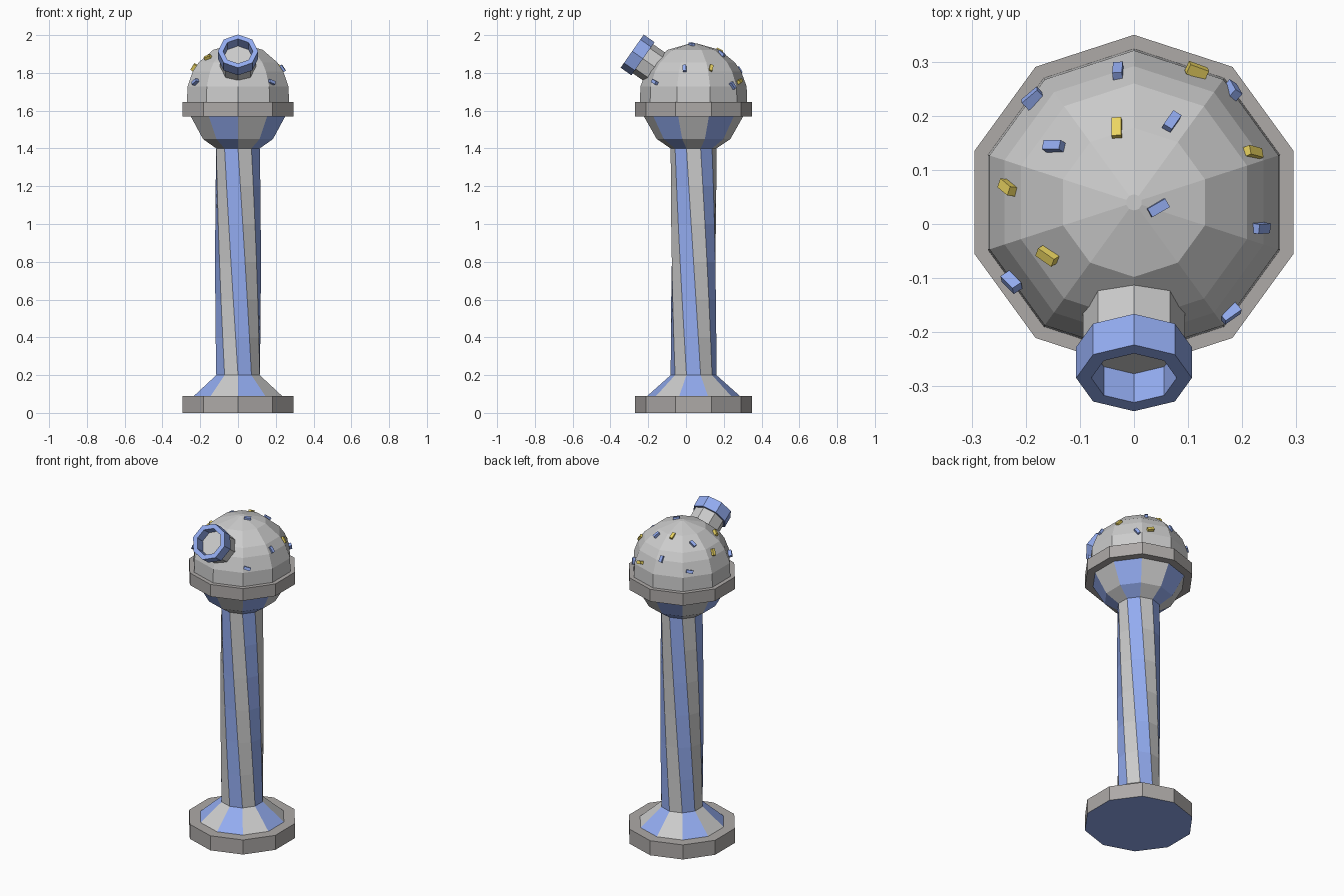
import bpy, bmesh, math
from mathutils import Vector, Matrix

if "Cube" in bpy.data.objects:
    bpy.data.objects.remove(bpy.data.objects["Cube"])

CY = 0.04          # y of the main axis
DOME_Z, DOME_R = 1.67, 0.287


def material(name, rgb):
    m = bpy.data.materials.new(name)
    m.diffuse_color = (*rgb, 1)
    m.use_nodes = True
    m.node_tree.nodes["Principled BSDF"].inputs["Base Color"].default_value = m.diffuse_color
    return m


GREY = material("light_grey", (0.75, 0.75, 0.75))
BLUE = material("blue", (0.29, 0.41, 0.87))
DARK = material("dark_grey", (0.42, 0.40, 0.39))
GOLD = material("gold", (0.83, 0.66, 0.12))


def finish(name, bm, mats):
    bmesh.ops.recalc_face_normals(bm, faces=bm.faces)
    me = bpy.data.meshes.new(name)
    bm.to_mesh(me)
    bm.free()
    for m in mats:
        me.materials.append(m)
    ob = bpy.data.objects.new(name, me)
    bpy.context.collection.objects.link(ob)
    return ob


def loft(name, profile, sides, mats, pick=lambda row, k: 0, caps=(0, 0), closed=False):
    """Stack rings of (radius, height, twist in degrees) about local z."""
    bm = bmesh.new()
    rings = []
    for r, z, tw in profile:
        ring = []
        for k in range(sides):
            a = math.radians(-90 + tw + 360 * k / sides)
            ring.append(bm.verts.new((r * math.cos(a), r * math.sin(a), z)))
        rings.append(ring)
    pairs = list(zip(rings, rings[1:]))
    if closed:
        pairs.append((rings[-1], rings[0]))
    for row, (a, b) in enumerate(pairs):
        for k in range(sides):
            j = (k + 1) % sides
            bm.faces.new((a[k], a[j], b[j], b[k])).material_index = pick(row, k)
    if not closed:
        for ring, idx in zip((rings[0], rings[-1]), caps):
            bm.faces.new(ring).material_index = idx
    return finish(name, bm, mats)


# Base plate, blue underneath
base = loft("base_plate", [(0.31, 0, 0), (0.31, 0.09, 0)], 10, [DARK, BLUE], caps=(1, 0))

# Striped flare, twisted column and lower bowl
STEPS = 6
profile = [(0.245, 0.09, 0)]
profile += [(0.121, 0.2 + 1.2 * i / STEPS, -36 * i / STEPS) for i in range(STEPS + 1)]
profile += [(0.195, 1.45, -36), (0.263, 1.57, -36), (0.27, 1.6, -36)]
column = loft("striped_column", profile, 10, [GREY, BLUE], pick=lambda row, k: 1 - k % 2)

# Collar around the head
collar = loft("collar", [(0.31, 1.57, 0), (0.31, 1.645, 0)], 10, [DARK])

# Faceted dome
profile = [(0.285, 1.62, 0)]
profile += [(r, DOME_Z + math.sqrt(DOME_R ** 2 - r * r), 0)
            for r in (0.281, 0.252, 0.22, 0.138, 0.015)]
dome = loft("dome", profile, 10, [GREY])

for ob in (base, column, collar, dome):
    ob.location.y = CY

# Spout: solid neck and hollow blue rim, tilted forward and up
neck = loft("spout_neck", [(0.094, -0.2, 0), (0.094, -0.065, 0)], 8, [GREY])
rim = loft("spout_rim", [(0.107, -0.07, 0), (0.107, 0, 0), (0.079, 0, 0), (0.079, -0.07, 0)],
           8, [BLUE], closed=True)
for ob in (neck, rim):
    ob.location = (0, -0.285, 1.915)
    ob.rotation_euler.x = math.radians(55)

# Sprinkles on the dome: (x, y, heading seen from above)
SPRINKLES = {
    "blue": (BLUE, [(-.03, .285, 85), (-.19, .235, 40), (.185, .25, -60), (.07, .19, 55),
                    (-.15, .145, 0), (.045, .03, 30), (.237, -.008, 5), (-.23, -.11, -45),
                    (.18, -.168, 35)]),
    "gold": (GOLD, [(.118, .287, -20), (-.032, .178, 90), (.222, .133, -15),
                    (-.236, .068, -40), (-.162, -.06, -35)]),
}
for colour, (mat, spots) in SPRINKLES.items():
    bm = bmesh.new()
    for x, y, deg in spots:
        dx, dy = x, y - CY
        n = Vector((dx, dy, math.sqrt(DOME_R ** 2 - dx * dx - dy * dy))).normalized()
        c, s = math.cos(math.radians(deg)), math.sin(math.radians(deg))
        t = Vector((c, s, -(c * n.x + s * n.y) / n.z)).normalized()
        rot = Matrix((t, n.cross(t), n)).transposed().to_4x4()
        pos = Vector((0, CY, DOME_Z)) + n * 0.283
        bmesh.ops.create_cube(bm, size=1, matrix=Matrix.Translation(pos) @ rot
                              @ Matrix.Diagonal((0.038, 0.018, 0.02, 1)))
    finish(colour + "_sprinkles", bm, [mat])
